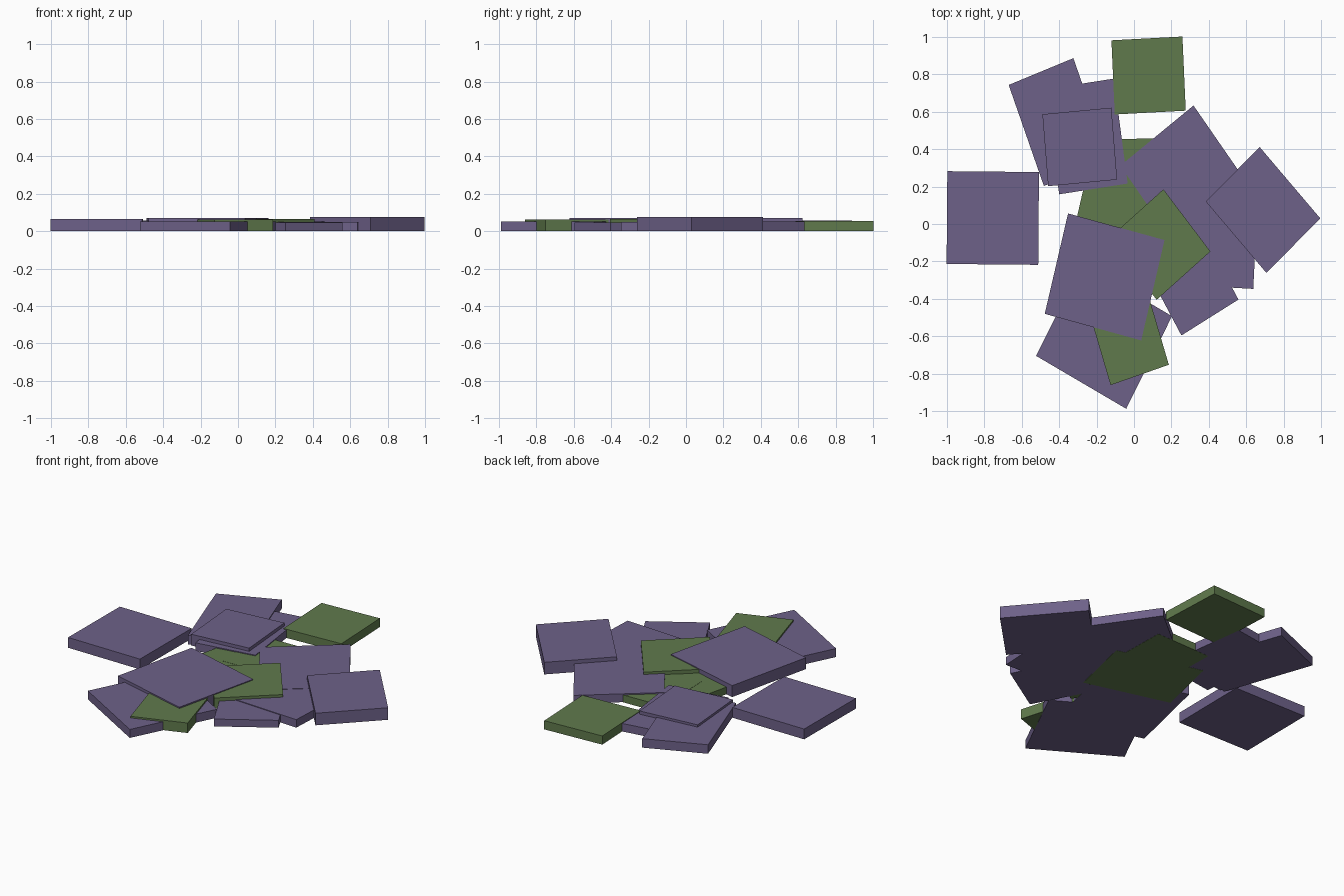
import bpy
import bmesh
from math import radians
from mathutils import Matrix

default_cube = bpy.data.objects.get("Cube")
if default_cube:
    bpy.data.objects.remove(default_cube, do_unlink=True)


def make_material(name, colour):
    material = bpy.data.materials.new(name)
    material.use_nodes = True
    material.diffuse_color = colour
    shader = material.node_tree.nodes["Principled BSDF"]
    shader.inputs["Base Color"].default_value = colour
    shader.inputs["Roughness"].default_value = 0.9
    return material


purple = make_material("dusty purple", (0.155, 0.12, 0.25, 1))
green = make_material("moss green", (0.117, 0.195, 0.073, 1))

# All slabs are slightly stretched from front to back
STRETCH = Matrix.Diagonal((1, 1.09, 1, 1))


def add_slab(name, material, centre, size, angle, top, bottom=0.001):
    """Flat rectangular slab turned about the vertical axis."""
    mesh = bpy.data.meshes.new(name)
    bm = bmesh.new()
    bmesh.ops.create_cube(bm, size=1)
    place = Matrix.Translation((centre[0], centre[1], (top + bottom) / 2))
    turn = Matrix.Rotation(radians(angle), 4, "Z")
    scale = Matrix.Diagonal((size[0], size[1], top - bottom, 1))
    bmesh.ops.transform(bm, matrix=place @ STRETCH @ turn @ scale, verts=bm.verts)
    bm.to_mesh(mesh)
    bm.free()
    mesh.materials.append(material)
    slab = bpy.data.objects.new(name, mesh)
    bpy.context.collection.objects.link(slab)
    return slab


# Lone slab on the right-hand side
add_slab("right_side_slab", purple, (-0.755, 0.032), (0.49, 0.455), -0.5, 0.064)

# Cluster at the back
add_slab("back_outer_slab", purple, (-0.403, 0.545), (0.37, 0.53), 20.8, 0.056)
add_slab("back_inner_slab", purple, (-0.254, 0.468), (0.37, 0.52), 8.2, 0.05)
add_slab("back_upper_slab", purple, (-0.29, 0.412), (0.37, 0.354), 5, 0.07)
add_slab("back_green_slab", green, (0.078, 0.794), (0.38, 0.364), 2.8, 0.054)

# Slabs in the middle
add_slab("middle_green_slab", green, (0.03, 0.26), (0.37, 0.36), 1.5, 0.045, 0)
add_slab("middle_wide_green_slab", green, (-0.03, 0.045), (0.53, 0.37), -14, 0.044, 0)
add_slab("middle_purple_slab", purple, (0.282, 0.242), (0.49, 0.53), 37, 0.052)
add_slab("middle_upper_green_slab", green, (0.139, -0.11), (0.373, 0.395), 39.5, 0.066, 0.002)

# Slabs on the left-hand side
add_slab("left_inner_slab", purple, (0.4, -0.085), (0.5, 0.455), -3, 0.05)
add_slab("left_front_slab", purple, (0.316, -0.33), (0.352, 0.36), 30, 0.046)
add_slab("left_outer_slab", purple, (0.69, 0.075), (0.477, 0.393), -47.2, 0.075)

# Cluster at the front
add_slab("front_lower_slab", purple, (-0.16, -0.599), (0.547, 0.516), -28.3, 0.053)
add_slab("front_green_slab", green, (-0.026, -0.615), (0.327, 0.37), 17.8, 0.063, 0.002)
add_slab("front_upper_slab", purple, (-0.157, -0.283), (0.532, 0.508), -14.2, 0.071)
